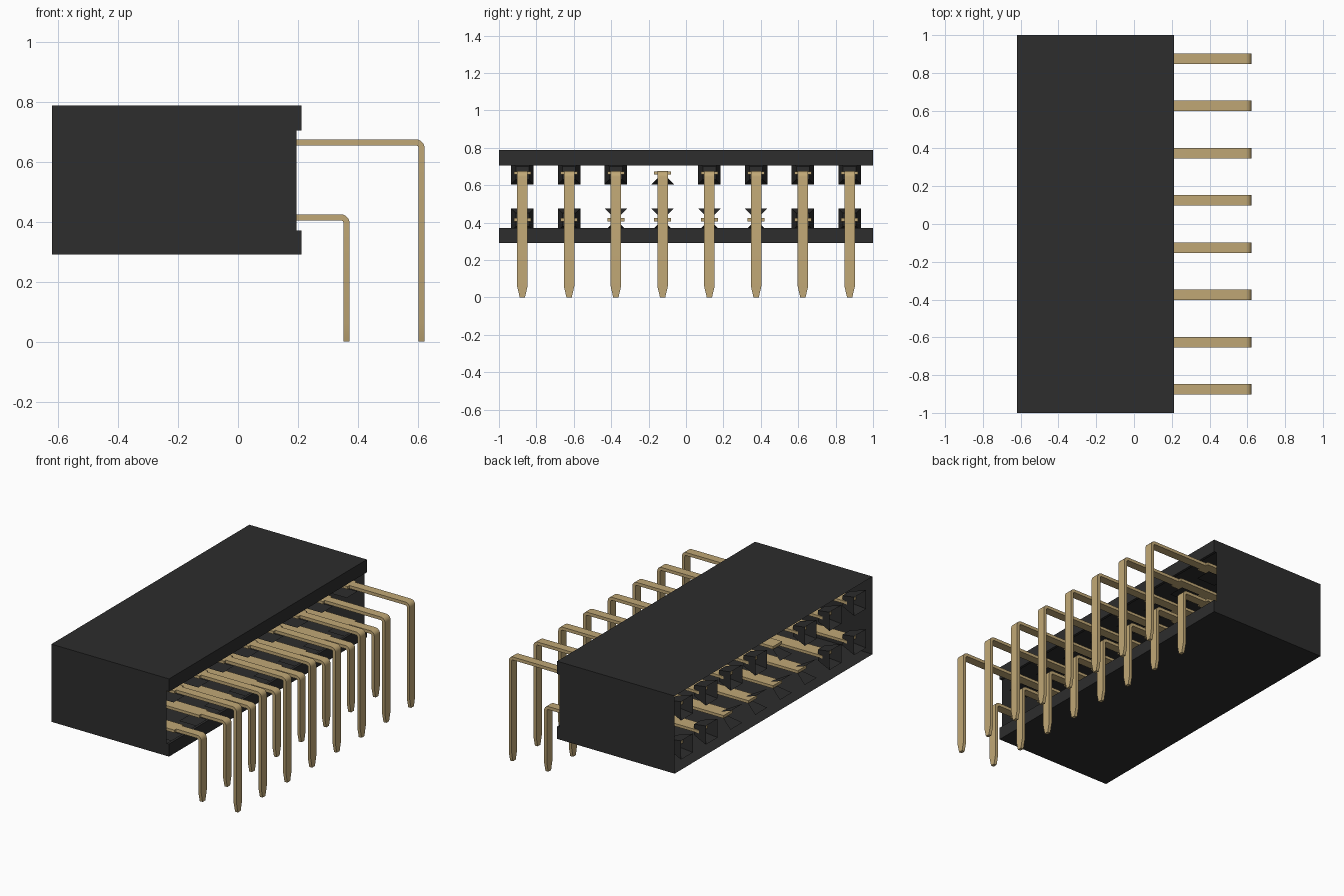
import bpy, bmesh, math

cube = bpy.data.objects.get("Cube")
if cube:
    bpy.data.objects.remove(cube)


def material(name, rgb):
    m = bpy.data.materials.new(name)
    m.use_nodes = True
    m.diffuse_color = (*rgb, 1)
    bsdf = m.node_tree.nodes["Principled BSDF"]
    bsdf.inputs["Base Color"].default_value = (*rgb, 1)
    bsdf.inputs["Roughness"].default_value = 0.6
    return m


BLACK = material("black plastic", (0.026, 0.026, 0.026))
GOLD = material("gold metal", (0.53, 0.39, 0.18))


def finish(name, bm, mat, normals=True):
    if normals:
        bmesh.ops.recalc_face_normals(bm, faces=bm.faces)
    mesh = bpy.data.meshes.new(name)
    bm.to_mesh(mesh)
    bm.free()
    mesh.materials.append(mat)
    ob = bpy.data.objects.new(name, mesh)
    bpy.context.collection.objects.link(ob)
    return ob


def loop(bm, x, y, z, h):
    return [bm.verts.new((x, y + a * h, z + b * h))
            for a, b in ((-1, -1), (1, -1), (1, 1), (-1, 1))]


def bridge(bm, a, b, sides=range(4)):
    n = len(a)
    for i in sides:
        bm.faces.new((a[i], a[(i + 1) % n], b[(i + 1) % n], b[i]))


FRONT, RECESS, BACK = -0.62, 0.195, 0.212
LOW, HIGH = 0.29, 0.787
STEP_LOW, STEP_HIGH = 0.37, 0.705
ROWS = ((0.415, 0.362), (0.665, 0.612))   # row height, leg position
COLUMNS = [-0.875 + 0.25 * i for i in range(8)]

# Housing: thin open sleeve with a stepped lip at the pin end
bm = bmesh.new()
profile = [(RECESS, STEP_LOW), (BACK, STEP_LOW), (BACK, LOW), (FRONT, LOW),
           (FRONT, HIGH), (BACK, HIGH), (BACK, STEP_HIGH), (RECESS, STEP_HIGH)]
ends = [[bm.verts.new((x, y, z)) for x, z in profile] for y in (-1, 1)]
bridge(bm, ends[0], ends[1], (0, 1, 2, 4, 5, 6))
for end in ends:
    bm.faces.new(end)
finish("housing", bm, BLACK)

# Funnel sockets at the mating end; the middle ones keep only some sides
bm = bmesh.new()
for row, (z, leg) in enumerate(ROWS):
    for i, y in enumerate(COLUMNS):
        partial = (row == 0 and 2 <= i <= 5) or (row == 1 and i == 3)
        mouth = loop(bm, FRONT, y, z, 0.06)
        throat = loop(bm, FRONT + 0.1, y, z, 0.012 if partial else 0.035)
        if partial:
            bridge(bm, mouth, throat, (0, 2) if row == 0 else (0,))
        else:
            bridge(bm, mouth, throat)
            bm.faces.new(throat)
finish("sockets", bm, BLACK, normals=False)

# Small support ledges under the contacts at the pin end
bm = bmesh.new()
for z, leg in ROWS:
    for y in COLUMNS:
        bm.faces.new([bm.verts.new((x, y + s * 0.055, z - 0.06)) for x, s in
                      ((0.06, -1), (RECESS, -1), (RECESS, 1), (0.06, 1))])
finish("support_ledges", bm, BLACK, normals=False)

# Flat contacts running through the housing
bm = bmesh.new()
for z, leg in ROWS:
    for y in COLUMNS:
        rings = [[bm.verts.new((x, y + a * 0.045, z + b * 0.009))
                  for a, b in ((-1, -1), (1, -1), (1, 1), (-1, 1))]
                 for x in (FRONT + 0.06, RECESS)]
        bridge(bm, *rings)
        for r in rings:
            bm.faces.new(r)
finish("contacts", bm, GOLD)


# Right-angle pins with a rounded bend and a tapered tip
def pin(bm, y, z, leg):
    t, w, radius = 0.01, 0.028, 0.02
    stations = [(RECESS, z, 0, 1, w)]
    for k in range(6):
        a = math.pi / 2 * k / 5
        s, c = math.sin(a), math.cos(a)
        stations.append((leg - radius + radius * s, z - radius + radius * c, s, c, w))
    stations += [(leg, 0.06, 1, 0, w), (leg, 0, 1, 0, 0.014)]
    rings = []
    for x, h, nx, nz, half in stations:
        rings.append([bm.verts.new((x + o * t * nx, y + s * half, h + o * t * nz))
                      for s, o in ((-1, -1), (1, -1), (1, 1), (-1, 1))])
    for a, b in zip(rings, rings[1:]):
        bridge(bm, a, b)
    bm.faces.new(rings[0])
    bm.faces.new(rings[-1])


for name, (z, leg) in zip(("lower_pins", "upper_pins"), ROWS):
    bm = bmesh.new()
    for y in COLUMNS:
        pin(bm, y, z, leg)
    ob = finish(name, bm, GOLD)
    bpy.ops.object.select_all(action='DESELECT')
    ob.select_set(True)
    bpy.context.view_layer.objects.active = ob
    bpy.ops.object.shade_smooth_by_angle(angle=math.radians(25))
